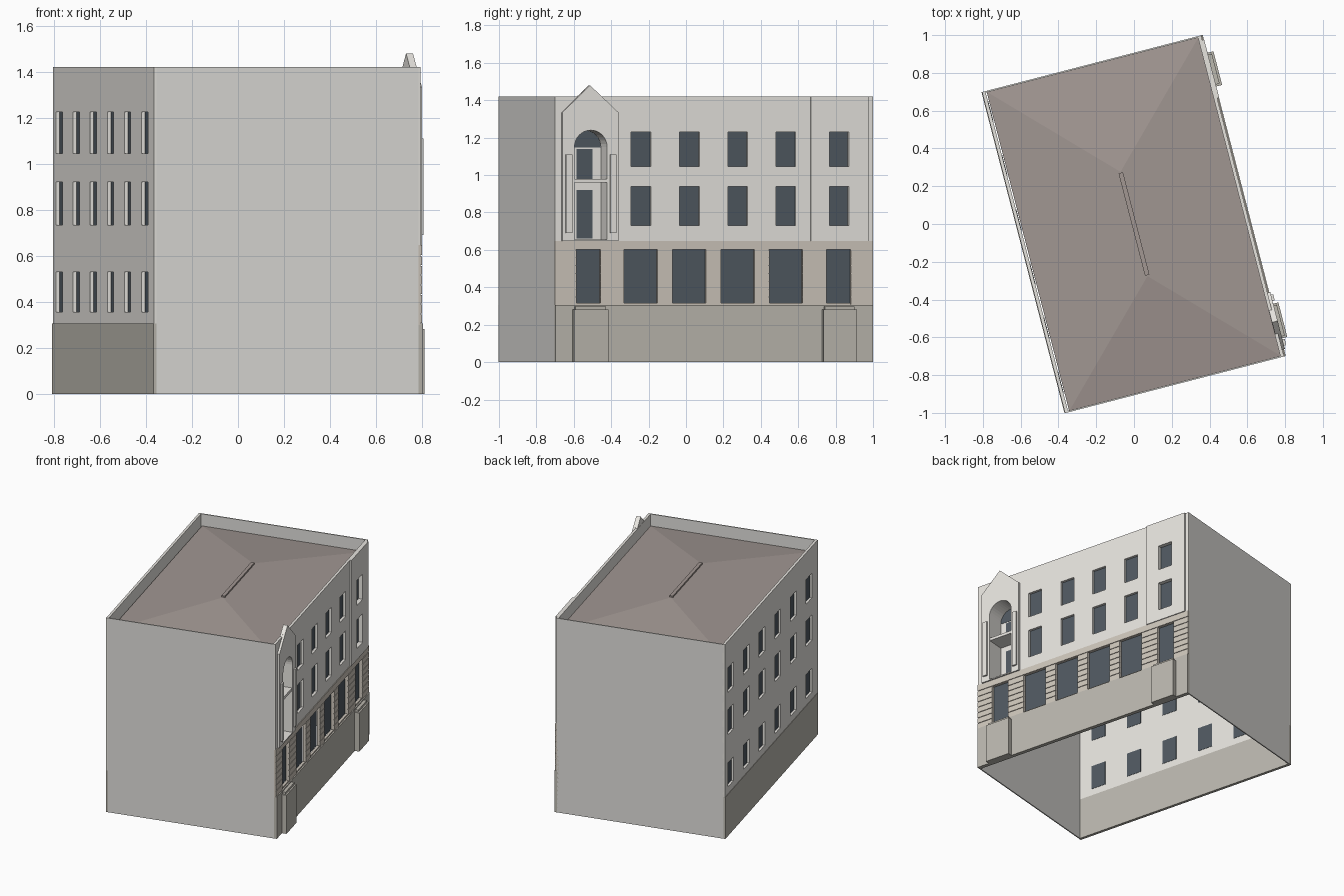
import bpy, bmesh, math
from mathutils import Matrix

if "Cube" in bpy.data.objects:
    bpy.data.objects.remove(bpy.data.objects["Cube"])

# Local frame: x = out of street facade, y = along facade, z = up; all turned by ROT
ROT = Matrix.Rotation(math.radians(14.5), 4, 'Z')
# curve plane (X, Y, Z) -> (y, z, x)
PLANE = Matrix(((0, 0, 1, 0), (1, 0, 0, 0), (0, 1, 0, 0), (0, 0, 0, 1)))
W, L, H = 0.593, 0.878, 1.42


def mat(name, r, g, b):
    m = bpy.data.materials.new(name)
    m.diffuse_color = (r, g, b, 1)
    m.use_nodes = True
    m.node_tree.nodes["Principled BSDF"].inputs["Base Color"].default_value = m.diffuse_color
    return m


STUCCO = mat("stucco", 0.80, 0.78, 0.74)
SIDE = mat("side_render", 0.74, 0.73, 0.70)
STONE = mat("plinth_stone", 0.50, 0.48, 0.43)
BAND = mat("band_stone", 0.62, 0.57, 0.50)
GLASS = mat("glass", 0.08, 0.10, 0.12)
ROOF = mat("roof_tiles", 0.36, 0.31, 0.29)


def add(name, mesh, material):
    mesh.transform(ROT)
    mesh.materials.clear()
    mesh.materials.append(material)
    ob = bpy.data.objects.new(name, mesh)
    bpy.context.collection.objects.link(ob)
    return ob


def boxes(name, items, material):
    """One mesh of boxes given as (x0, x1, y0, y1, z0, z1)."""
    bm = bmesh.new()
    for x0, x1, y0, y1, z0, z1 in items:
        m = Matrix.Translation(((x0 + x1) / 2, (y0 + y1) / 2, (z0 + z1) / 2)) @ \
            Matrix.Diagonal((x1 - x0, y1 - y0, z1 - z0, 1))
        bmesh.ops.create_cube(bm, size=1, matrix=m)
    me = bpy.data.meshes.new(name)
    bm.to_mesh(me)
    bm.free()
    return add(name, me, material)


def rect(y0, y1, z0, z1):
    return [(y0, z0), (y1, z0), (y1, z1), (y0, z1)]


def panel(name, outline, holes, x0, x1, material):
    """Slab parallel to the facade with cut openings."""
    cu = bpy.data.curves.new(name, 'CURVE')
    cu.dimensions, cu.fill_mode, cu.extrude = '2D', 'BOTH', (x1 - x0) / 2
    for pts in [outline] + holes:
        sp = cu.splines.new('POLY')
        sp.points.add(len(pts) - 1)
        for p, (a, b) in zip(sp.points, pts):
            p.co = (a, b, 0, 1)
        sp.use_cyclic_u = True
    tmp = bpy.data.objects.new("tmp", cu)
    bpy.context.collection.objects.link(tmp)
    bpy.context.view_layer.update()
    me = bpy.data.meshes.new_from_object(tmp.evaluated_get(bpy.context.evaluated_depsgraph_get()))
    bpy.data.objects.remove(tmp)
    me.transform(Matrix.Translation(((x0 + x1) / 2, 0, 0)) @ PLANE)
    for p in me.polygons:
        p.use_smooth = False
    return add(name, me, material)


def arch(c, r, z0, spring, n=16):
    return [(c - r, z0), (c + r, z0)] + \
        [(c + r * math.cos(math.pi * i / n), spring + r * math.sin(math.pi * i / n)) for i in range(n + 1)]


# Blank end walls
for name, s in (("front_end_wall", -1), ("back_end_wall", 1)):
    a, b = sorted((s * L, s * (L - 0.008)))
    boxes(name, [(-W, W - 0.01, a, b, 0, H)], SIDE)

# Rear (left) facade: plinth, wall with 3 x 6 windows, panes
rear = [rect(y - 0.055, y + 0.055, z0, z1)
        for z0, z1 in ((0.355, 0.53), (0.735, 0.92), (1.045, 1.225))
        for y in [0.77 - 0.297 * i for i in range(6)]]
panel("rear_wall", rect(-L, L, 0.305, H), rear, -0.604, -0.586, STUCCO)
boxes("rear_plinth", [(-0.607, -0.586, -L, L, 0, 0.305)], STONE)
boxes("rear_panes", [(-0.588, -0.584, h[0][0] - .002, h[1][0] + .002, h[0][1] - .002, h[2][1] + .002)
                     for h in rear], GLASS)

# Street facade upper wall
NC, NR = -0.683, 0.090                      # niche centre and radius
niche = arch(NC, NR, 0.656, 1.15)
FLOORS = ((0.73, 0.94), (1.045, 1.23))


def windows(cols):
    return [rect(y - 0.054, y + 0.054, z0, z1) for y in cols for z0, z1 in FLOORS]


cols = (-0.402, -0.134, 0.132, 0.398)
bay_win = windows((0.689,))
upper = windows(cols) + bay_win
panel("street_upper_wall", rect(-L, L, 0.648, H), upper + [niche], W - 0.018, W, STUCCO)
panel("right_bay", rect(0.534, 0.852, 0.648, H), bay_win, W, 0.604, STUCCO)

# Gabled left bay with arched niche
gable = [(-0.84, 0.648), (-0.53, 0.648), (-0.53, 1.335), (-0.687, 1.48), (-0.84, 1.335)]
panel("gabled_bay", gable, [niche], W, 0.608, STUCCO)
panel("gable_back", [(-0.757, H - 0.005), (-0.617, H - 0.005), (-0.687, 1.48)], [], W - 0.016, W, STUCCO)
panel("niche_lining", arch(NC, NR + 0.008, 0.648, 1.15), [niche], 0.475, W - 0.018, STUCCO)
panel("niche_back", arch(NC, NR + 0.008, 0.648, 1.15), [], 0.467, 0.475, STUCCO)
panel("niche_fanlight", arch(NC, NR - 0.001, 1.148, 1.15), [], 0.474, 0.477, GLASS)
boxes("niche_doors", [(0.474, 0.477, NC - 0.044, NC + 0.044, 0.66, 0.92),
                      (0.474, 0.477, NC - 0.044, NC + 0.044, 0.98, 1.14)], GLASS)
boxes("niche_balcony_slab", [(0.474, 0.604, NC - NR, NC + NR, 0.96, 0.98)], STUCCO)
boxes("bay_pilaster_strips", [(0.605, 0.62, NC + s * 0.122 - 0.017, NC + s * 0.122 + 0.017, 0.69, 1.11)
                              for s in (-1, 1)], STUCCO)

# Ground storey band with large openings and rusticated courses
ground = [(-0.693, 0.067), (-0.404, 0.092), (-0.136, 0.092),
          (0.132, 0.092), (0.398, 0.092), (0.689, 0.067)]
g_open = [rect(y - w, y + w, 0.315, 0.602) for y, w in ground]
panel("ground_wall", rect(-L, L, 0.300, 0.650), g_open, W - 0.018, W, BAND)
edges = [-L] + [e for y, w in ground for e in (y - w, y + w)] + [L]
step = 0.042
courses = [(W - 0.002, 0.598, edges[i], edges[i + 1], 0.308 + k * step, 0.308 + (k + 1) * step - 0.004)
           for k in range(7) for i in range(0, len(edges), 2)]
courses.append((W - 0.002, 0.598, -L, L, 0.603, 0.648))
boxes("rusticated_courses", courses, BAND)
boxes("street_panes", [(0.566, 0.572, h[0][0] - .003, h[1][0] + .003, h[0][1] - .003, h[2][1] + .003)
                       for h in upper + g_open], GLASS)

# Street plinth and projecting pedestals with sloped caps
boxes("street_plinth", [(0.575, 0.603, -L, L, 0, 0.305)], STONE)
for name, y0, y1 in (("left_pedestal", -0.782, -0.593), ("right_pedestal", 0.596, 0.78)):
    boxes(name, [(0.59, 0.636, y0, y1, 0, 0.282),
                 (0.59, 0.625, y0 + 0.01, y1 - 0.01, 0.282, 0.298)], STONE)

# Low hipped roof sunk behind the parapet, with ridge cap
bm = bmesh.new()
ex, ey, ez, ry, rz = 0.58, L - 0.005, 1.332, 0.285, 1.408
c = [bm.verts.new(p) for p in ((-ex, -ey, ez), (ex, -ey, ez), (ex, ey, ez), (-ex, ey, ez))]
r0, r1 = bm.verts.new((0, -ry, rz)), bm.verts.new((0, ry, rz))
for f in ((c[0], c[1], r0), (c[1], c[2], r1, r0), (c[2], c[3], r1), (c[3], c[0], r0, r1)):
    bm.faces.new(f)
me = bpy.data.meshes.new("hipped_roof")
bm.to_mesh(me)
bm.free()
add("hipped_roof", me, ROOF)
boxes("ridge_cap", [(-0.012, 0.012, -0.28, 0.28, 1.395, 1.418)], ROOF)
